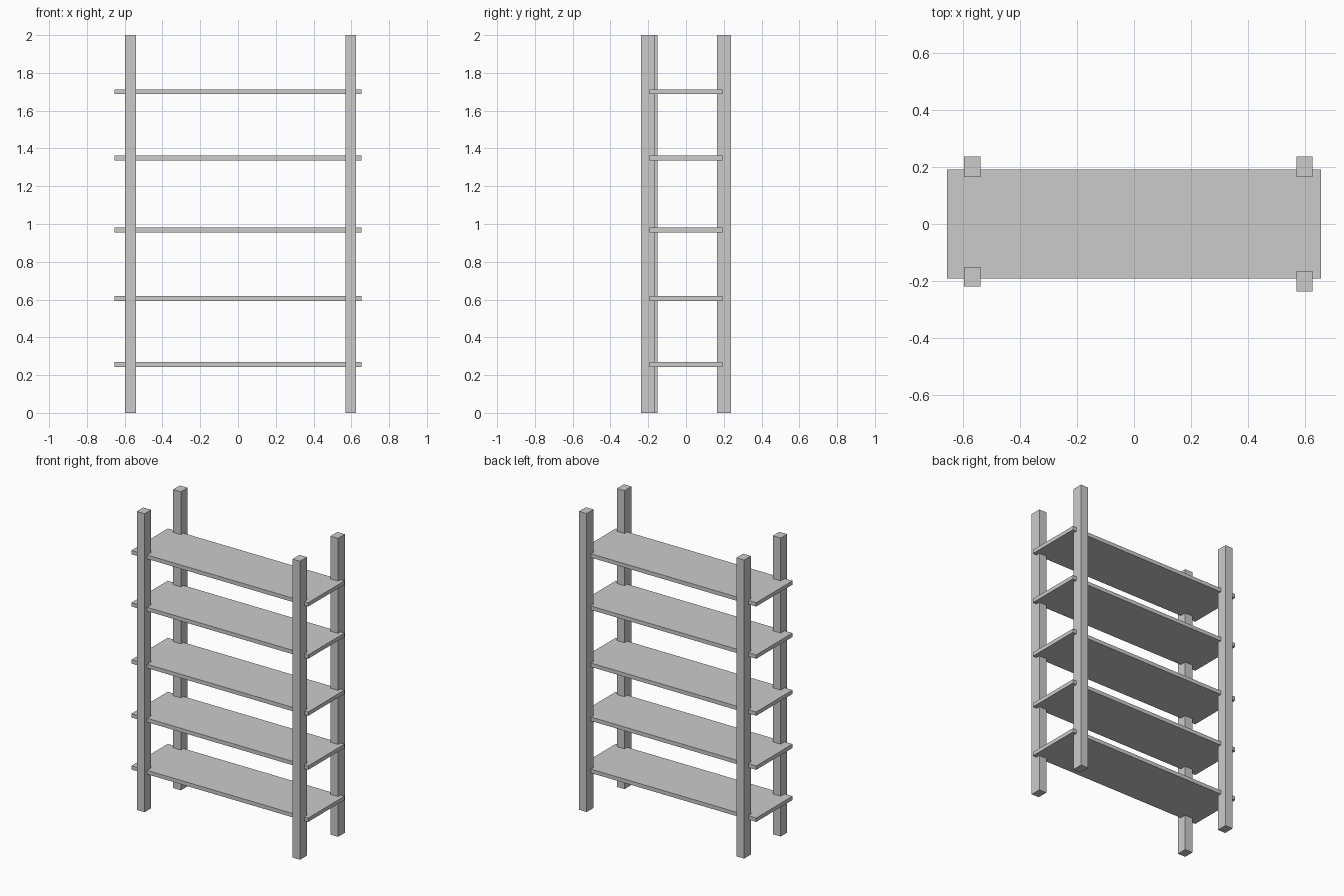
import bpy

if "Cube" in bpy.data.objects:
    bpy.data.objects.remove(bpy.data.objects["Cube"])


def box(name, x, y, z):
    """Add a box spanning the given (min, max) ranges."""
    bpy.ops.mesh.primitive_cube_add(size=1, location=[sum(r) / 2 for r in (x, y, z)])
    ob = bpy.context.object
    ob.name = name
    ob.scale = [r[1] - r[0] for r in (x, y, z)]
    bpy.ops.object.transform_apply(location=False, rotation=False, scale=True)
    return ob


# Upright posts; the front pair sit at slightly different depths
LEFT, RIGHT = (-0.597, -0.539), (0.570, 0.626)
BACK = (0.165, 0.237)
posts = {
    "front_left_post": (LEFT, (-0.219, -0.150)),
    "front_right_post": (RIGHT, (-0.237, -0.164)),
    "back_left_post": (LEFT, BACK),
    "back_right_post": (RIGHT, BACK),
}
for name, (x, y) in posts.items():
    box(name, x, y, (0, 2))

# Shelf boards
THICK = 0.026
for i, z in enumerate((0.257, 0.606, 0.968, 1.350, 1.700), 1):
    box(f"shelf_{i}", (-0.655, 0.655), (-0.192, 0.192), (z - THICK / 2, z + THICK / 2))
